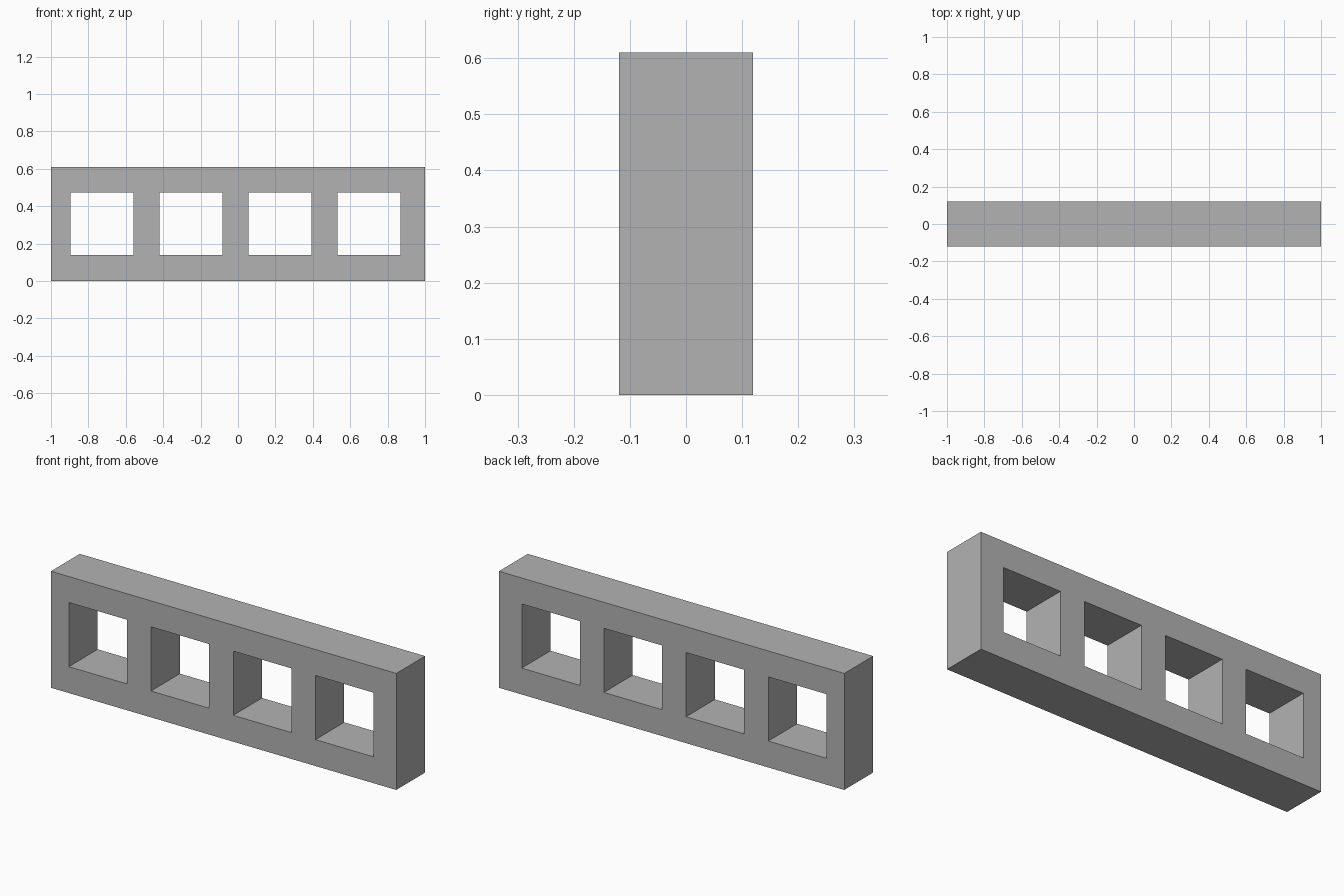
import bpy
import bmesh

cube = bpy.data.objects.get("Cube")
if cube:
    bpy.data.objects.remove(cube, do_unlink=True)

LENGTH, DEPTH, HEIGHT = 2.0, 0.238, 0.61
HOLES, HOLE, PITCH, FIRST = 4, 0.336, 0.476, -0.896
SILL = 0.138

# Plain grey material
grey = bpy.data.materials.new("plain grey")
grey.use_nodes = True
color = (0.45, 0.45, 0.45, 1.0)
grey.diffuse_color = color
grey.node_tree.nodes["Principled BSDF"].inputs["Base Color"].default_value = color

# Grid lines that bound the square openings
xs = [-LENGTH / 2]
for i in range(HOLES):
    xs += [FIRST + i * PITCH, FIRST + i * PITCH + HOLE]
xs.append(LENGTH / 2)
zs = [0, SILL, SILL + HOLE, HEIGHT]

# Front face of the block, skipping the cells that are openings
bm = bmesh.new()
grid = [[bm.verts.new((x, -DEPTH / 2, z)) for z in zs] for x in xs]
for i in range(len(xs) - 1):
    for j in range(len(zs) - 1):
        if i % 2 == 1 and j == 1:
            continue
        bm.faces.new((grid[i][j], grid[i + 1][j], grid[i + 1][j + 1], grid[i][j + 1]))

# Extrude through the depth, keeping the front face in place
front = list(bm.faces)
result = bmesh.ops.extrude_face_region(bm, geom=front, use_keep_orig=True)
back = [v for v in result["geom"] if isinstance(v, bmesh.types.BMVert)]
bmesh.ops.translate(bm, verts=back, vec=(0, DEPTH, 0))
bmesh.ops.recalc_face_normals(bm, faces=bm.faces)

mesh = bpy.data.meshes.new("pierced_block")
bm.to_mesh(mesh)
bm.free()
mesh.materials.append(grey)
block = bpy.data.objects.new("pierced_block", mesh)
bpy.context.collection.objects.link(block)
